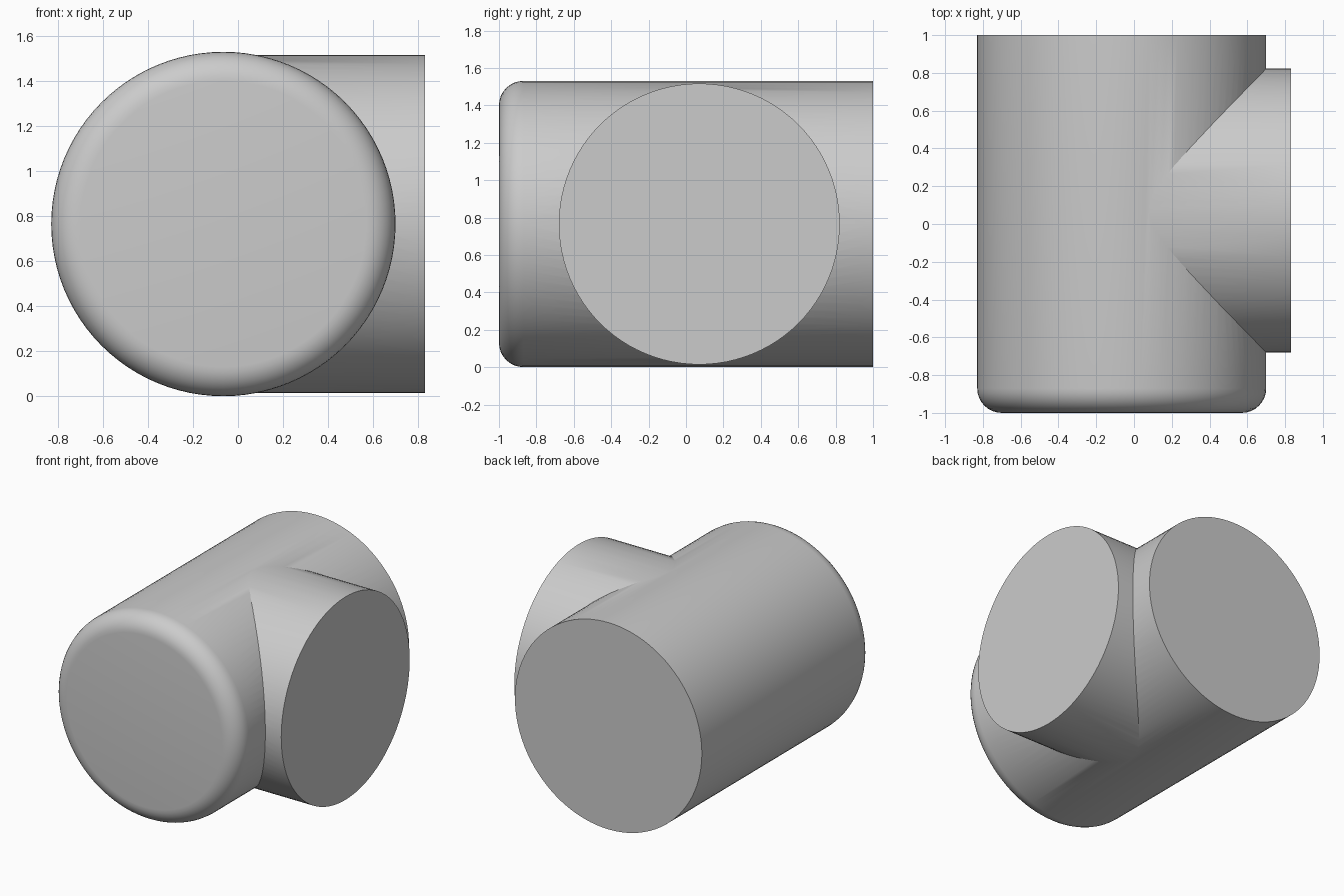
import bpy, bmesh, math
from mathutils import Matrix, Vector

if "Cube" in bpy.data.objects:
    bpy.data.objects.remove(bpy.data.objects["Cube"])

SEGMENTS = 96


def capped_lathe(name, profile, to_world):
    """Revolve (radius, height) points about local z and cap both ends."""
    bm = bmesh.new()
    rings = []
    for r, h in profile:
        rings.append([bm.verts.new((r * math.cos(2 * math.pi * i / SEGMENTS),
                                    r * math.sin(2 * math.pi * i / SEGMENTS), h))
                      for i in range(SEGMENTS)])
    for a, b in zip(rings, rings[1:]):
        for i in range(SEGMENTS):
            j = (i + 1) % SEGMENTS
            bm.faces.new((a[i], a[j], b[j], b[i]))
    bm.faces.new(rings[0][::-1])
    bm.faces.new(rings[-1])
    bm.transform(to_world)
    bmesh.ops.recalc_face_normals(bm, faces=bm.faces)
    mesh = bpy.data.meshes.new(name)
    bm.to_mesh(mesh)
    bm.free()
    obj = bpy.data.objects.new(name, mesh)
    bpy.context.collection.objects.link(obj)
    return obj


# Main barrel along y, rounded at the front rim and sharp at the back
R, FILLET, Z = 0.765, 0.13, 0.766
profile = [(R - FILLET + FILLET * math.sin(a), -1 + FILLET - FILLET * math.cos(a))
           for a in (math.pi / 2 * k / 8 for k in range(9))]
profile.append((R, 1.0))
barrel = capped_lathe("main_barrel", profile,
                      Matrix.Translation(Vector((-0.065, 0, Z))) @ Matrix.Rotation(-math.pi / 2, 4, 'X'))

# Side branch along +x, slightly slimmer than the barrel
branch = capped_lathe("side_branch", [(0.751, -0.065), (0.751, 0.83)],
                      Matrix.Translation(Vector((0, 0.071, Z))) @ Matrix.Rotation(math.pi / 2, 4, 'Y'))

# Fuse the branch into the barrel
bpy.context.view_layer.objects.active = barrel
barrel.select_set(True)
union = barrel.modifiers.new("join_branch", 'BOOLEAN')
union.operation = 'UNION'
union.solver = 'EXACT'
union.object = branch
bpy.ops.object.modifier_apply(modifier=union.name)
bpy.data.objects.remove(branch, do_unlink=True)
bpy.ops.object.shade_smooth_by_angle(angle=math.radians(25))
